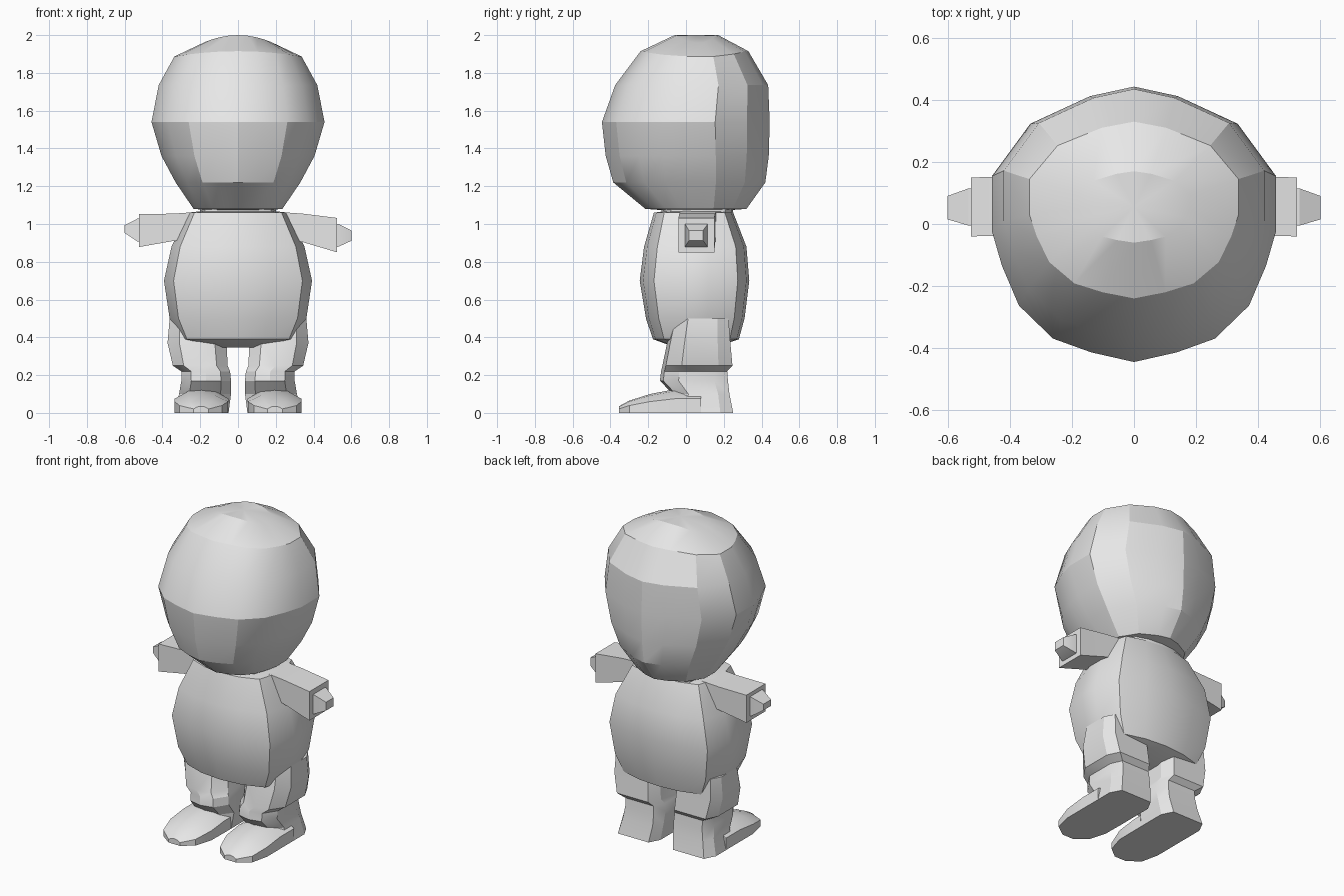
import bpy, bmesh, math

if "Cube" in bpy.data.objects:
    bpy.data.objects.remove(bpy.data.objects["Cube"], do_unlink=True)

mat = bpy.data.materials.new("plain grey")
mat.use_nodes = True
GREY = (0.8, 0.8, 0.8, 1)
mat.diffuse_color = GREY
mat.node_tree.nodes["Principled BSDF"].inputs["Base Color"].default_value = GREY


def loft(name, rings, start=None, end=None, angle=25):
    """Skin a list of point rings; cap ends with a fan to a point or a flat face."""
    bm = bmesh.new()
    vs = [[bm.verts.new(p) for p in r] for r in rings]
    n = len(vs[0])
    for a, b in zip(vs, vs[1:]):
        for i in range(n):
            j = (i + 1) % n
            bm.faces.new((a[i], a[j], b[j], b[i]))
    for ring, tip in ((vs[0], start), (vs[-1], end)):
        if tip is None:
            bm.faces.new(ring)
        else:
            t = bm.verts.new(tip)
            for i in range(n):
                bm.faces.new((ring[i], ring[(i + 1) % n], t))
    bmesh.ops.recalc_face_normals(bm, faces=bm.faces)
    me = bpy.data.meshes.new(name)
    bm.to_mesh(me)
    bm.free()
    me.materials.append(mat)
    ob = bpy.data.objects.new(name, me)
    bpy.context.collection.objects.link(ob)
    bpy.ops.object.select_all(action="DESELECT")
    ob.select_set(True)
    bpy.context.view_layer.objects.active = ob
    bpy.ops.object.shade_smooth_by_angle(angle=math.radians(angle))
    return ob


def ring(half, z, x0, x1, y0, y1, drop=0):
    """Scale a half section (front to back) to a box, mirrored across its middle."""
    full = half + [(-x, y) for x, y in half[-2:0:-1]]
    cx, cy, hx, hy = (x0 + x1) / 2, (y0 + y1) / 2, (x1 - x0) / 2, (y1 - y0) / 2
    return [(cx + x * hx, cy + y * hy, z - drop * (x * hx) ** 2) for x, y in full]


# Head: rounded box with a ridge along the crown
HEAD = [(0, -1), (.3, -.93), (.57, -.83), (.81, -.59), (.93, -.3), (1, -.05),
        (1, .35), (.73, .73), (.31, .93), (0, 1)]
head_levels = [(1.08, .235, -.215, .32, 0), (1.22, .33, -.385, .42, 0),
               (1.36, .405, -.425, .438, 0), (1.54, .458, -.445, .443, 0),
               (1.735, .42, -.375, .435, 0), (1.915, .337, -.24, .33, .25),
               (2.0, .18, -.06, .17, 1.2)]
loft("head", [ring(HEAD, z, -w, w, f, b, d) for z, w, f, b, d in head_levels],
     (0, .06, 1.06), (0, .055, 2.0), 24)

# Torso: broad front and back panels joined by narrow sides
BODY = [(0, -1), (.45, -.94), (.87, -.74), (1, -.15), (1, .25), (.87, .79), (.45, .95), (0, 1)]
body_levels = [(.345, .13, -.05, .15), (.39, .31, -.175, .28), (.5, .362, -.212, .31),
               (.7, .392, -.245, .335), (.88, .352, -.222, .32), (1.06, .265, -.17, .25)]
loft("torso", [ring(BODY, z, -w, w, f, b) for z, w, f, b in body_levels],
     (0, .05, .345), (0, .05, 1.09))

# Neck
loft("neck", [ring(BODY, z, -.2, .2, -.13, .25) for z in (1.04, 1.1)])


def slab(x, y0, y1, z0, z1):
    return [(x, y0, z0), (x, y1, z0), (x, y1, z1), (x, y0, z1)]


# Arms with stubby hands, the right one held slightly higher
for side, s, up in (("left", 1, 0), ("right", -1, .028)):
    loft(side + "_arm", [slab(s * .2, -.03, .16, .92, 1.065),
                         slab(s * .34, -.035, .155, .905 + up * .2, 1.055),
                         slab(s * .525, -.04, .15, .85 + up, 1.032 + up * .7)])
    loft(side + "_hand", [slab(s * .50, -.005, .115, .875 + up, 1.0 + up),
                          slab(s * .533, -.005, .115, .88 + up, 1.0 + up),
                          slab(s * .602, .015, .09, .912 + up * 1.5, .965 + up)])

# Legs: puffy thigh cuffs over straight shins, with pointed feet
LEG = [(0, -1), (.6, -.9), (1, -.45), (1, .6), (.75, 1), (0, 1)]
leg_levels = [(.5, .1, .362, -.07, .225), (.37, .06, .373, -.1, .235),
              (.25, .055, .345, -.125, .246), (.22, .042, .3, -.132, .218),
              (.17, .037, .3, -.138, .222), (.1, .037, .312, -.07, .23),
              (0, .05, .335, -.09, .25)]
foot_stations = [(-.355, .155, .235, .035), (-.3, .085, .31, .065), (-.19, .052, .335, .1),
                 (-.06, .05, .335, .125), (.08, .05, .335, .125)]
for side, s in (("left", 1), ("right", -1)):
    rings = [ring(LEG, *lv) for lv in leg_levels]
    loft(side + "_leg", [[(s * x, y, z) for x, y, z in r] for r in rings])
    rings = []
    for y, a, b, h in foot_stations:
        m, q = (a + b) / 2, (b - a) / 4
        rings.append([(s * x, y, z) for x, z in
                      ((a, 0), (b, 0), (b, h * .6), (m + q, h * .92), (m, h),
                       (m - q, h * .92), (a, h * .6))])
    loft(side + "_foot", rings, angle=35)
